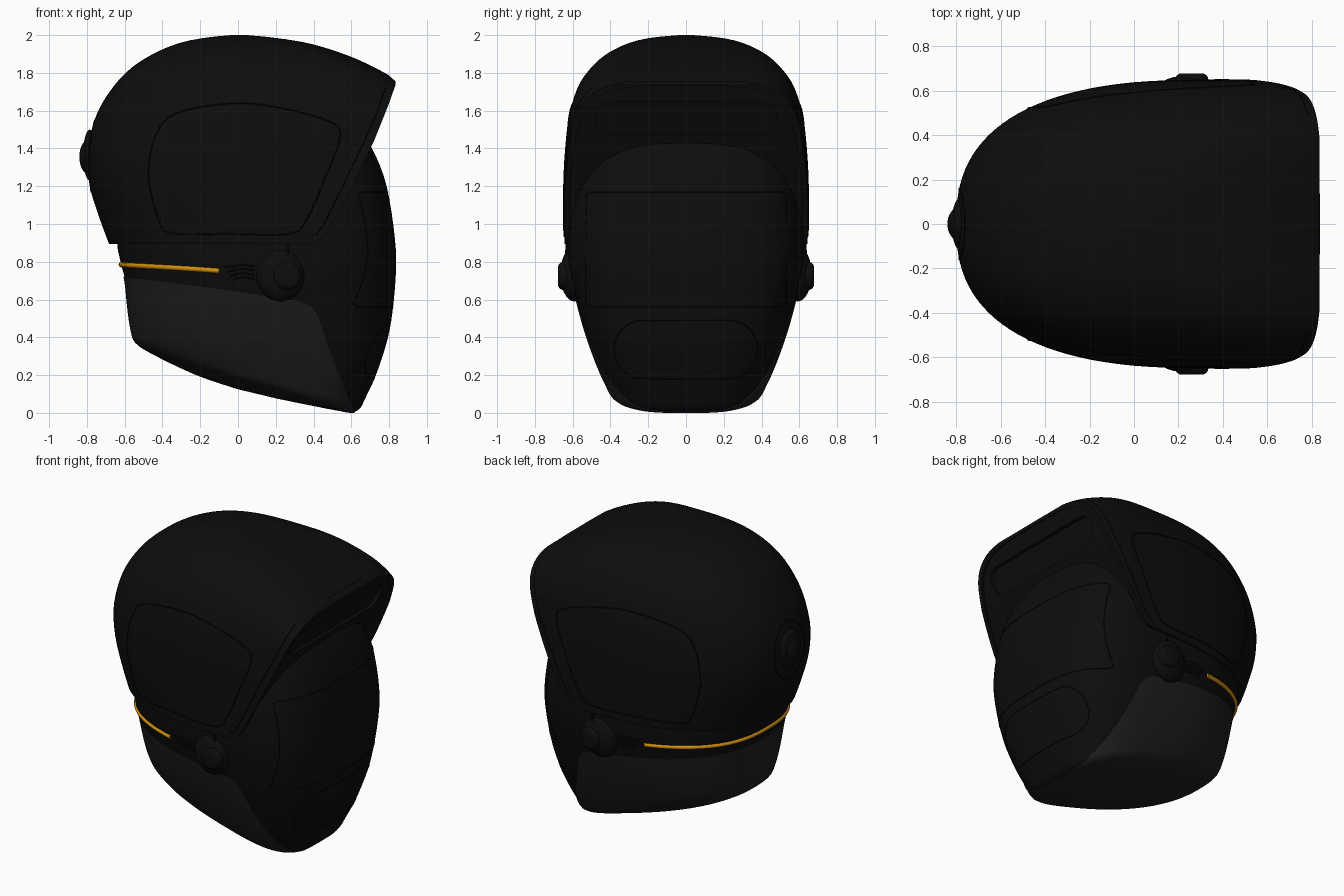
import bpy, bmesh, math
from mathutils import Vector
from mathutils.bvhtree import BVHTree

if "Cube" in bpy.data.objects:
    bpy.data.objects.remove(bpy.data.objects["Cube"])


def material(name, rgb):
    m = bpy.data.materials.new(name)
    m.diffuse_color = (*rgb, 1)
    m.use_nodes = True
    m.node_tree.nodes["Principled BSDF"].inputs["Base Color"].default_value = m.diffuse_color
    return m


BLACK = material("black", (0.004, 0.004, 0.004))
DARK = material("seam_black", (0.002, 0.002, 0.002))
GREY = material("dark_grey", (0.013, 0.013, 0.013))
GOLD = material("amber", (0.62, 0.27, 0.005))


def spline(pts, n, closed=False):
    # Catmull-Rom through tuples of any length
    out, c = [], len(pts)
    get = (lambda i: pts[i % c]) if closed else (lambda i: pts[max(0, min(c - 1, i))])
    for i in range(c if closed else c - 1):
        p = [get(i + k) for k in (-1, 0, 1, 2)]
        for s in range(n):
            t = s / n
            out.append(tuple(0.5 * (2 * b + (d - a) * t + (2 * a - 5 * b + 4 * d - e) * t * t
                                    + (3 * b - a - 3 * d + e) * t ** 3) for a, b, d, e in zip(*p)))
    return out if closed else out + [pts[-1]]


def mesh_object(name, bm, mat):
    bmesh.ops.recalc_face_normals(bm, faces=bm.faces)
    me = bpy.data.meshes.new(name)
    bm.to_mesh(me)
    bm.free()
    ob = bpy.data.objects.new(name, me)
    bpy.context.collection.objects.link(ob)
    me.materials.append(mat)
    return ob


def loft(name, rows, n_front, mat, grow=0.0, sy=1.0, sz=1.0, seg=112, n_back=2.5):
    # rows: back x, back z, front x, front z, half width
    bm, rings = bmesh.new(), []
    for xb, zb, xf, zf, w in spline(rows, 4):
        xb, xf, w = xb - grow, xf + grow, w + grow
        cx, ring = xb + 0.6 * (xf - xb), []
        for i in range(seg):
            c, s = math.cos(math.tau * (i + .5) / seg), math.sin(math.tau * (i + .5) / seg)
            e = 2 / (n_front if c > 0 else n_back)
            x = cx + math.copysign(abs(c) ** e, c) * (xf - cx if c > 0 else cx - xb)
            y = math.copysign(abs(s) ** e, s) * w
            z = zb + (zf - zb) * (x - xb) / (xf - xb) - grow
            ring.append(bm.verts.new((x, y * sy, z * sz)))
        rings.append(ring)
    for a, b in zip(rings, rings[1:]):
        for i in range(seg):
            j = (i + 1) % seg
            bm.faces.new((a[i], a[j], b[j], b[i]))
    bm.faces.new(rings[0])
    bm.faces.new(rings[-1])
    return mesh_object(name, bm, mat)


def prism(name, pts, vec):
    bm = bmesh.new()
    a = [bm.verts.new(p) for p in pts]
    b = [bm.verts.new(Vector(p) + Vector(vec)) for p in pts]
    for i in range(len(a)):
        j = (i + 1) % len(a)
        bm.faces.new((a[i], a[j], b[j], b[i]))
    bm.faces.new(a)
    bm.faces.new(b)
    return mesh_object(name, bm, BLACK)


def side_prism(name, xz):
    return prism(name, [(x, -1, z) for x, z in xz], (0, 2, 0))


def boolean(ob, cutter, op):
    m = ob.modifiers.new("cut", 'BOOLEAN')
    m.operation, m.object, m.solver = op, cutter, 'EXACT'
    bpy.context.view_layer.objects.active = ob
    bpy.ops.object.modifier_apply(modifier=m.name)
    bpy.data.objects.remove(cutter)


def tree(ob):
    return BVHTree.FromPolygons([v.co for v in ob.data.vertices],
                                [tuple(p.vertices) for p in ob.data.polygons])


def tube(name, pts, r, mat, closed=False):
    cu = bpy.data.curves.new(name, 'CURVE')
    cu.dimensions, cu.bevel_depth, cu.bevel_resolution, cu.use_fill_caps = '3D', r, 2, True
    sp = cu.splines.new('POLY')
    sp.points.add(len(pts) - 1)
    for q, p in zip(sp.points, pts):
        q.co = (*p, 1)
    sp.use_cyclic_u = closed
    cu.materials.append(mat)
    ob = bpy.data.objects.new(name, cu)
    bpy.context.collection.objects.link(ob)
    return ob


def seam(name, bvh, pts, axis, sign, r=0.003, closed=True):
    # project a flat outline onto a surface, along y (pts are x,z) or x (pts are y,z)
    hits = []
    ends = list(zip(pts, pts[1:] + pts[:1])) if closed else list(zip(pts, pts[1:]))
    for (a, z0), (b, z1) in ends:
        n = max(1, int(math.hypot(b - a, z1 - z0) / 0.03))
        for k in range(n):
            u, z = a + (b - a) * k / n, z0 + (z1 - z0) * k / n
            o = Vector((u, 3 * sign, z)) if axis == 'y' else Vector((3 * sign, u, z))
            d = Vector((0, -sign, 0)) if axis == 'y' else Vector((-sign, 0, 0))
            h = bvh.ray_cast(o, d)[0]
            if h:
                hits.append(h)
    return tube(name, hits, r, DARK, closed)


def rounded(cz, hw, hh, r):
    pts = []
    for k, (sx, sz) in enumerate(((1, 1), (-1, 1), (-1, -1), (1, -1))):
        for i in range(7):
            t = math.pi / 2 * (k + i / 6.5)
            pts.append((sx * (hw - r) + r * math.cos(t), cz + sz * (hh - r) + r * math.sin(t)))
    return pts


def ball(name, loc, scale, mat=BLACK):
    bpy.ops.mesh.primitive_uv_sphere_add(segments=32, ring_count=16, location=loc)
    ob = bpy.context.object
    ob.name, ob.scale = name, scale
    ob.data.materials.append(mat)
    return ob


# Lower body with the face plate
BODY = [(-.30, 1.20, .54, 1.60, .22), (-.53, 1.10, .64, 1.50, .44), (-.62, 1.0, .715, 1.39, .565),
        (-.64, .9, .787, 1.20, .615), (-.622, .8, .831, .92, .628), (-.598, .70, .835, .72, .605),
        (-.582, .55, .805, .45, .55), (-.565, .44, .745, .24, .49), (-.54, .375, .68, .09, .435),
        (-.45, .315, .625, .008, .38), (-.22, .205, .50, .02, .22), (0, .13, .2, .08, .06)]
body = loft("face_and_body", BODY, 3.1, BLACK)
body_bvh = tree(body)

# Grey lower guard
guard = loft("lower_guard", BODY, 3.1, GREY, grow=0.004)
boolean(guard, side_prism("guard_cutter", [(-1, .775), (-.6, .72), (0, .642), (.33, .59), (.39, .56),
        (.425, .51), (.45, .43), (.5, .29), (.56, .14), (.62, .01), (.62, -.3), (-1, -.3)]), 'INTERSECT')

# Upper shell, trimmed to the slanted brow opening
DOME = [(xb, z, xf, z, w) for z, xb, xf, w in (
    (.80, -.64, 1.0, .63), (.9, -.685, 1.0, .643), (1.05, -.74, 1.0, .648), (1.2, -.785, 1.0, .647),
    (1.36, -.80, 1.0, .641), (1.5, -.775, 1.0, .629), (1.62, -.73, .98, .608), (1.74, -.65, .87, .565),
    (1.83, -.56, .72, .50), (1.90, -.45, .56, .42), (1.955, -.32, .38, .31), (1.985, -.18, .2, .19),
    (2.0, -.04, .05, .04))]
shell = loft("upper_shell", DOME, 4, BLACK)
shell_bvh = tree(shell)
EDGE = [(.5, 1.0), (.6, 1.19), (.72, 1.44), (.80, 1.64), (.835, 1.74)]
boolean(shell, side_prism("shell_cutter", [(-1.2, .893), (.36, .893), (.42, .90), (.465, .94)] + EDGE
                          + [(.835, 1.755), (.80, 1.785), (.80, 2.2), (-1.2, 2.2)]), 'INTERSECT')

# Recess inside the brow rim, and its long slot
recess = loft("recess_cutter", DOME, 4, BLACK, sy=.955, sz=.98)
boolean(recess, side_prism("recess_limit", [(.36, .7)] + [(x - .02, z) for x, z in EDGE]
                           + [(.84, 2.1), (1.3, 2.1), (1.3, .7)]), 'INTERSECT')
boolean(shell, recess, 'DIFFERENCE')
slot = [(.72 + (z - 1.44) * .4 - .045, y, z) for y, z in rounded(1.56, .48, .085, .08)]
boolean(shell, prism("slot_cutter", slot, (.3, 0, 0)), 'DIFFERENCE')

# Face plate seams
seam("face_panel_seam", body_bvh, rounded(.865, .53, .305, .03), 'x', 1)
seam("chin_panel_seam", body_bvh, rounded(.335, .38, .155, .15), 'x', 1)

# Rear round cap
rear = [(.16 * math.cos(math.tau * i / 48), 1.36 + .19 * math.sin(math.tau * i / 48)) for i in range(48)]
seam("rear_ring_seam", shell_bvh, rear, 'x', -1)
ball("rear_cap", (-.785, 0, 1.365), (.035, .115, .135))
ball("rear_button", (-.785, 0, 1.355), (.055, .075, .095))

# Amber strip around the back
strip = []
for i in range(61):
    a = -1.1 + 2.2 * i / 60
    d = Vector((-math.cos(a), math.sin(a), 0))
    z = .752 + .033 * (math.cos(a) - math.cos(1.1)) / (1 - math.cos(1.1))
    hit = body_bvh.ray_cast(Vector((.2, 0, z)), d)[0]
    if hit:
        strip.append(hit)
tube("amber_strip", strip, .014, GOLD)

# Side details, both sides
PANEL = spline([(-.475, 1.27), (-.44, 1.46), (-.33, 1.585), (-.02, 1.64), (.25, 1.61), (.49, 1.54),
                (.54, 1.46), (.46, 1.24), (.36, 1.02), (.27, .948), (-.05, .948), (-.34, .948),
                (-.41, 1.0), (-.455, 1.14)], 5, True)
for s, side in ((-1, "right"), (1, "left")):
    seam(side + "_panel_seam", shell_bvh, PANEL, 'y', s, .004)
    seam(side + "_rim_seam", shell_bvh, [(.78, 1.72), (.74, 1.60), (.67, 1.44), (.55, 1.19), (.46, 1.01),
         (.42, .95), (.36, .92)], 'y', s, .003, False)
    for k in range(4):
        seam(f"{side}_vent_{k}", body_bvh, [(-.07 + .015 * k, .77 - .022 * k), (.02, .785 - .022 * k),
             (.09, .775 - .022 * k), (.13, .75 - .022 * k)], 'y', s, .004, False)
    ball(side + "_knob_housing", (.225, s * .59, .735), (.13, .076, .145))
    bpy.ops.mesh.primitive_cylinder_add(vertices=48, radius=.075, depth=.10, location=(.26, s * .628, .725),
                                        rotation=(math.pi / 2, 0, 0))
    knob = bpy.context.object
    knob.name = side + "_knob"
    knob.data.materials.append(BLACK)
    bev = knob.modifiers.new("bevel", 'BEVEL')
    bev.width, bev.segments = .03, 4
    bpy.ops.object.modifier_apply(modifier=bev.name)
    tube(side + "_rod", [(.265, s * .63, .90), (.265, s * .64, .78)], .006, DARK)

# Small dots on the crown
for x, y in ((-.25, 0), (.25, 0), (0, .25), (0, -.25)):
    hit = shell_bvh.ray_cast(Vector((x, y, 3)), Vector((0, 0, -1)))[0]
    ball("crown_dot", hit, (.005, .005, .002), DARK)

# Smooth shading
bpy.ops.object.select_all(action='DESELECT')
for ob in bpy.context.scene.objects:
    if ob.type == 'MESH':
        ob.select_set(True)
        bpy.context.view_layer.objects.active = ob
bpy.ops.object.shade_smooth_by_angle(angle=math.radians(32))
